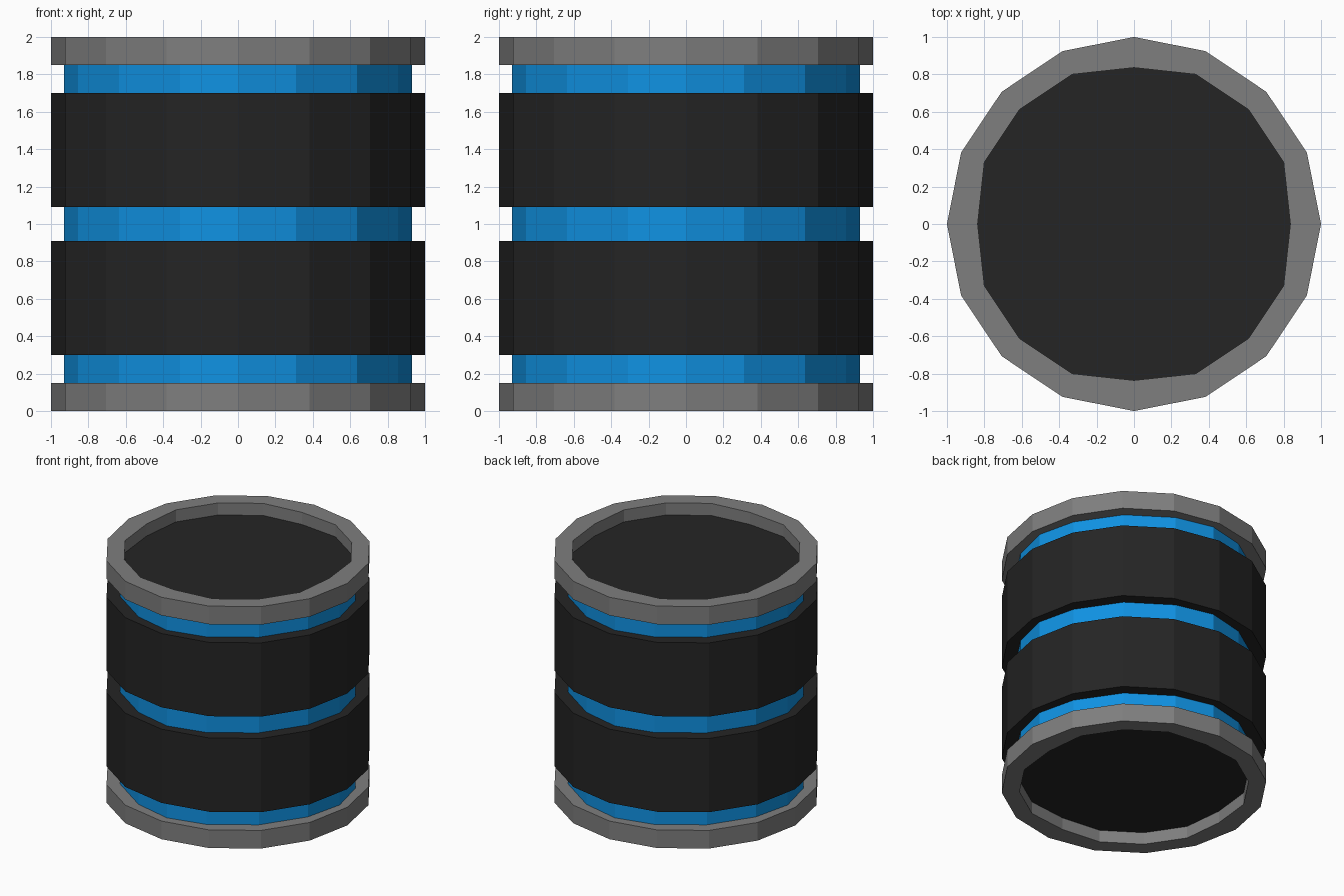
import bpy
import bmesh

cube = bpy.data.objects.get("Cube")
if cube:
    bpy.data.objects.remove(cube)


def make_material(name, colour):
    mat = bpy.data.materials.new(name)
    mat.use_nodes = True
    mat.diffuse_color = (*colour, 1)
    shader = next(n for n in mat.node_tree.nodes if n.type == 'BSDF_PRINCIPLED')
    shader.inputs["Base Color"].default_value = (*colour, 1)
    return mat


grey = make_material("grey metal", (0.21, 0.21, 0.21))
black = make_material("black casing", (0.018, 0.018, 0.018))
blue = make_material("glowing blue", (0.005, 0.285, 0.76))


def outline(axis, side, near, diagonal):
    """Sixteen-sided outline: one quarter of the points, turned four times."""
    quarter = [(axis, 0), (side, near), (diagonal, diagonal), (near, side)]
    points = []
    for _ in range(4):
        points += quarter
        quarter = [(-y, x) for x, y in quarter]
    return points


OUTER = outline(1.0, 0.924, 0.383, 0.707)
CORE = outline(0.93, 0.856, 0.31, 0.636)
HOLE = outline(0.836, 0.8, 0.331, 0.612)


def build(name, mat, shape, low, high, hole=None):
    """Upright prism between two heights, optionally with a hole through it."""
    bm = bmesh.new()

    def ring(points, z):
        return [bm.verts.new((x, y, z)) for x, y in points]

    def bridge(a, b):
        for i in range(len(a)):
            j = (i + 1) % len(a)
            bm.faces.new((a[i], a[j], b[j], b[i]))

    bottom, top = ring(shape, low), ring(shape, high)
    bridge(bottom, top)
    if hole:
        inner_bottom, inner_top = ring(hole, low), ring(hole, high)
        bridge(top, inner_top)
        bridge(inner_top, inner_bottom)
        bridge(inner_bottom, bottom)
    else:
        bm.faces.new(top)
        bm.faces.new(bottom[::-1])
    bmesh.ops.recalc_face_normals(bm, faces=bm.faces)
    mesh = bpy.data.meshes.new(name)
    bm.to_mesh(mesh)
    bm.free()
    mesh.materials.append(mat)
    obj = bpy.data.objects.new(name, mesh)
    bpy.context.collection.objects.link(obj)


# End rims with recessed end plates
build("bottom_rim", grey, OUTER, 0, 0.15, HOLE)
build("top_rim", grey, OUTER, 1.85, 2, HOLE)
build("bottom_plate", black, HOLE, 0.1, 0.15)
build("top_plate", black, HOLE, 1.85, 1.9)

# Wide casing bands
build("lower_casing", black, OUTER, 0.3, 0.91)
build("upper_casing", black, OUTER, 1.09, 1.7)

# Blue core showing in the gaps
for part, low, high in (("lower", 0.15, 0.3), ("middle", 0.91, 1.09), ("upper", 1.7, 1.85)):
    build(part + "_core_band", blue, CORE, low, high)
